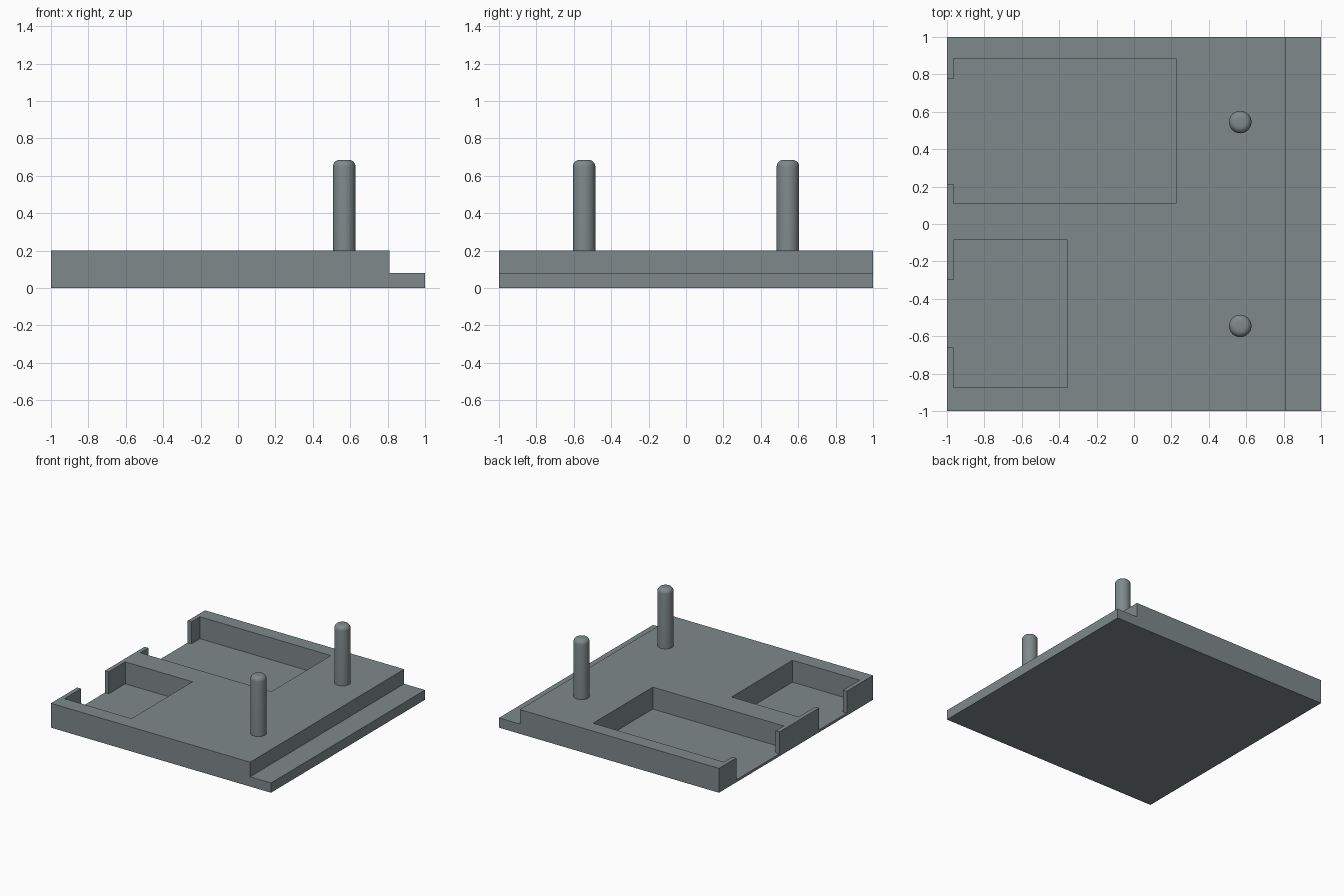
import bpy, bmesh, math
from mathutils import Matrix, Vector

if "Cube" in bpy.data.objects:
    bpy.data.objects.remove(bpy.data.objects["Cube"])

grey = bpy.data.materials.new("slate grey")
grey.diffuse_color = (0.212, 0.25, 0.257, 1)
grey.use_nodes = True
grey.node_tree.nodes["Principled BSDF"].inputs["Base Color"].default_value = grey.diffuse_color


def finish(name, bm):
    bmesh.ops.recalc_face_normals(bm, faces=bm.faces[:])
    mesh = bpy.data.meshes.new(name)
    bm.to_mesh(mesh)
    bm.free()
    mesh.materials.append(grey)
    obj = bpy.data.objects.new(name, mesh)
    bpy.context.collection.objects.link(obj)
    return obj


def extrude_outline(name, points, direction):
    bm = bmesh.new()
    face = bm.faces.new([bm.verts.new(p) for p in points])
    moved = bmesh.ops.extrude_face_region(bm, geom=[face])["geom"]
    verts = [g for g in moved if isinstance(g, bmesh.types.BMVert)]
    bmesh.ops.translate(bm, verts=verts, vec=Vector(direction))
    # the source face stays as one cap of the solid
    return finish(name, bm)


# Base plate with a lowered step along its right edge
TOP, STEP = 0.2, 0.08
side = [(-1, 0), (1, 0), (1, STEP), (0.81, STEP), (0.81, TOP), (-1, TOP)]
base = extrude_outline("base_plate", [(x, -1, z) for x, z in side], (0, 2, 0))

# Open-sided pockets: right wall, y range, y range of the gap in the left rim
FLOOR, RIM = 0.02, -0.965
pockets = [(0.225, 0.11, 0.885, 0.215, 0.775),
           (-0.355, -0.875, -0.085, -0.66, -0.30)]
for right, y0, y1, gap0, gap1 in pockets:
    outline = [(right, y0), (right, y1), (RIM, y1), (RIM, gap1),
               (-1.1, gap1), (-1.1, gap0), (RIM, gap0), (RIM, y0)]
    cutter = extrude_outline("pocket_cutter", [(x, y, FLOOR) for x, y in outline], (0, 0, 0.4))
    cutter.hide_render = True
    cut = base.modifiers.new("pocket", 'BOOLEAN')
    cut.operation = 'DIFFERENCE'
    cut.solver = 'EXACT'
    cut.object = cutter
    bpy.context.view_layer.objects.active = base
    bpy.ops.object.modifier_apply(modifier=cut.name)
    bpy.data.objects.remove(cutter)

# Upright pins with rounded tips
RADIUS, FILLET, TIP = 0.06, 0.035, 0.685
profile = [(0, TOP - 0.01), (RADIUS, TOP - 0.01)]
for i in range(7):
    a = math.pi / 2 * i / 6
    profile.append((RADIUS - FILLET + FILLET * math.cos(a), TIP - FILLET + FILLET * math.sin(a)))
profile.append((0, TIP))
for name, y in (("front_pin", -0.545), ("back_pin", 0.545)):
    bm = bmesh.new()
    verts = [bm.verts.new((r, 0, z)) for r, z in profile]
    edges = [bm.edges.new(pair) for pair in zip(verts, verts[1:])]
    bmesh.ops.spin(bm, geom=verts + edges, cent=(0, 0, 0), axis=(0, 0, 1),
                   angle=math.tau, steps=40)
    bmesh.ops.remove_doubles(bm, verts=bm.verts[:], dist=0.0005)
    bmesh.ops.transform(bm, matrix=Matrix.Translation((0.568, y, 0)), verts=bm.verts[:])
    pin = finish(name, bm)
    bpy.ops.object.select_all(action='DESELECT')
    pin.select_set(True)
    bpy.context.view_layer.objects.active = pin
    bpy.ops.object.shade_smooth_by_angle(angle=math.radians(35))
